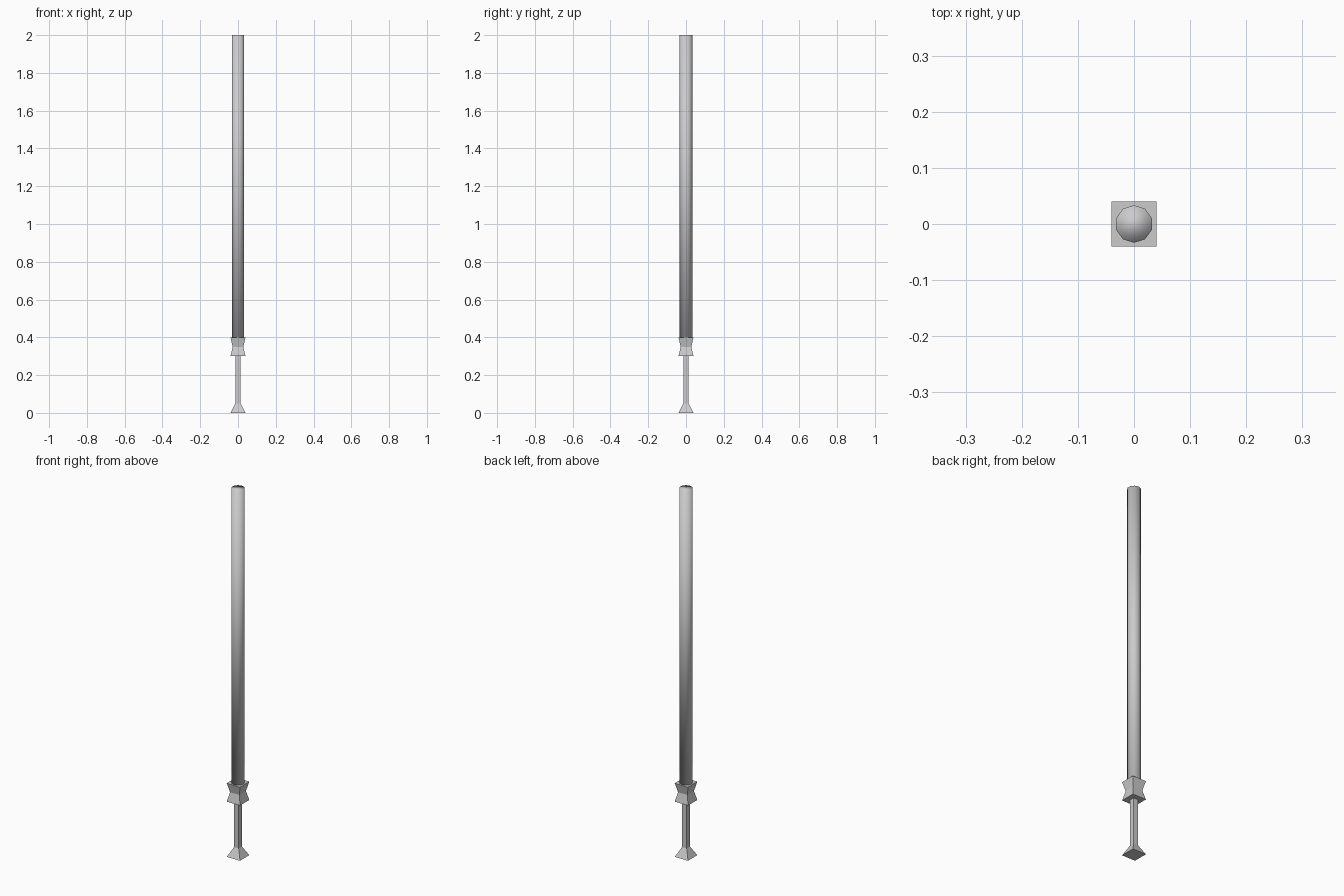
import bpy, bmesh, math

if "Cube" in bpy.data.objects:
    bpy.data.objects.remove(bpy.data.objects["Cube"])


def stack(name, sides, rings, turn, smooth=False):
    """Closed solid of stacked regular polygons; rings are (radius, z)."""
    bm = bmesh.new()
    loops = []
    for r, z in rings:
        loops.append([bm.verts.new((r * math.cos(turn + 2 * math.pi * i / sides),
                                    r * math.sin(turn + 2 * math.pi * i / sides), z))
                      for i in range(sides)])
    for a, b in zip(loops, loops[1:]):
        for i in range(sides):
            j = (i + 1) % sides
            bm.faces.new((a[i], a[j], b[j], b[i]))
    bm.faces.new(loops[0][::-1])
    bm.faces.new(loops[-1])
    for f in bm.faces:
        f.smooth = smooth
    mesh = bpy.data.meshes.new(name)
    bm.to_mesh(mesh)
    bm.free()
    ob = bpy.data.objects.new(name, mesh)
    bpy.context.collection.objects.link(ob)
    return ob


def square(half_rings):
    return [(h * math.sqrt(2), z) for h, z in half_rings]


# Square handle: flared foot, thin grip, pinched collar
stack("handle", 4, square([(0.04, 0), (0.014, 0.05), (0.014, 0.3),
                           (0.04, 0.3), (0.028, 0.35), (0.04, 0.4)]), math.pi / 4)

# Long ten-sided rod, softly shaded including its end
stack("rod", 10, [(0.0335, 0.398), (0.0335, 2.0)], math.pi / 2, smooth=True)
